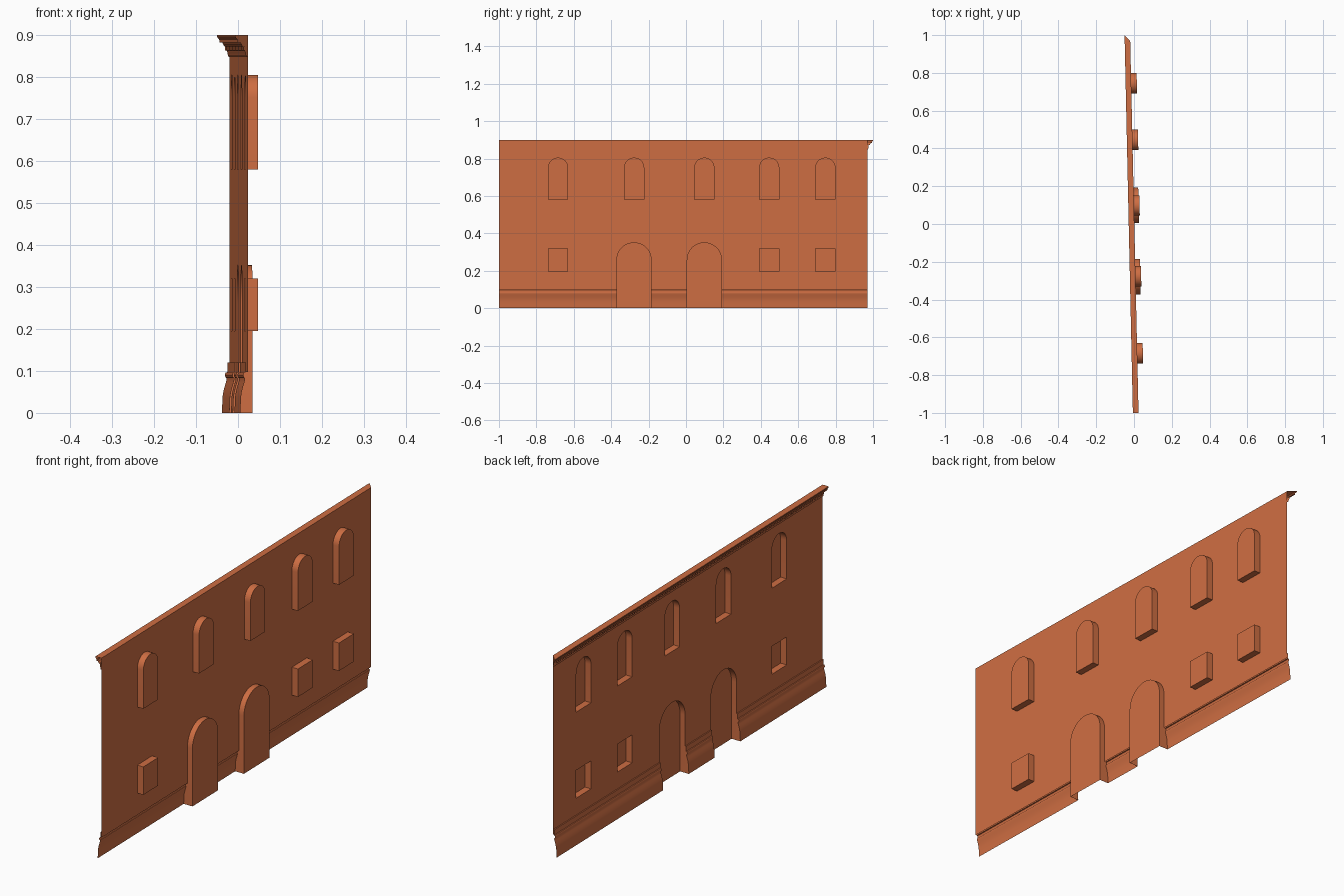
import bpy, bmesh, math
from mathutils import Vector

if "Cube" in bpy.data.objects:
    bpy.data.objects.remove(bpy.data.objects["Cube"])

mat = bpy.data.materials.new("terracotta")
mat.diffuse_color = (0.62, 0.155, 0.055, 1)
mat.use_nodes = True
mat.node_tree.nodes["Principled BSDF"].inputs["Base Color"].default_value = mat.diffuse_color

Y0, Y1 = -1.0, 0.97            # ends of the wall
WIN_D, DOOR_D = 0.030, 0.025   # recess depths


def pt(y, z, out=0.0, base=None):
    """Point on the slightly skewed wall; out is the distance toward the street (-x)."""
    yy = y if base is None else base
    return Vector((0.024 - 0.044 * (yy - Y0) / (Y1 - Y0) - out, y, z))


def finish(bm, name, smooth=False):
    me = bpy.data.meshes.new(name)
    bm.to_mesh(me)
    bm.free()
    me.materials.append(mat)
    ob = bpy.data.objects.new(name, me)
    bpy.context.collection.objects.link(ob)
    if smooth:
        bpy.context.view_layer.objects.active = ob
        ob.select_set(True)
        bpy.ops.object.shade_smooth_by_angle(angle=math.radians(35))
        ob.select_set(False)
    return ob


def arch(yc, w, z0, top, n=16):
    """Outline from lower left, over the round head, to lower right."""
    r = w / 2
    head = [(yc - r * math.cos(math.pi * i / n), top - r + r * math.sin(math.pi * i / n))
            for i in range(n + 1)]
    return [(yc - r, z0)] + head + [(yc + r, z0)]


def rect(yc, w, z0, z1):
    return [(yc - w / 2, z0), (yc - w / 2, z1), (yc + w / 2, z1), (yc + w / 2, z0)]


UPPER = [arch(y, 0.108, 0.58, 0.805) for y in (-0.684, -0.277, 0.098, 0.445, 0.745)]
LOWER = [rect(y, 0.108, 0.195, 0.32) for y in (-0.684, 0.445, 0.745)]
DOORS = [arch(y, 0.188, 0.0, 0.352, 24) for y in (-0.278, 0.098)]
WALL_Z = 0.097

# Wall sheet with window holes and door notches
bm = bmesh.new()
outer = [(Y0, 0.9), (Y0, WALL_Z)]
for d in DOORS:
    outer += [(d[0][0], WALL_Z)] + d[1:-1] + [(d[-1][0], WALL_Z)]
outer += [(Y1, WALL_Z), (Y1, 0.9)]
edges = []
for loop in [outer] + UPPER + LOWER:
    vs = [bm.verts.new(pt(*p)) for p in loop]
    edges += [bm.edges.new((vs[i], vs[(i + 1) % len(vs)])) for i in range(len(vs))]
bmesh.ops.triangle_fill(bm, edges=edges, use_beauty=True, normal=(-1, 0, 0))
for f in bm.faces:
    f.normal_update()
    if f.normal.x > 0:
        f.normal_flip()
finish(bm, "wall")


def recess(loop, depth, name, closed=True):
    """Reveal going back from the wall plus the flat panel closing it."""
    bm = bmesh.new()
    a = [bm.verts.new(pt(*p)) for p in loop]
    b = [bm.verts.new(pt(*p, -depth)) for p in loop]
    n = len(loop)
    for i in range(n if closed else n - 1):
        j = (i + 1) % n
        bm.faces.new((a[i], a[j], b[j], b[i]))
    bm.faces.new(b)
    bm.normal_update()
    finish(bm, name, True)


for i, l in enumerate(UPPER):
    recess(l, WIN_D, f"arched_window_{i + 1}")
for i, l in enumerate(LOWER):
    recess(l, WIN_D, f"square_window_{i + 1}")
for i, l in enumerate(DOORS):
    recess(l, DOOR_D, f"door_{i + 1}", closed=False)


def moulding(profile, ya, yb, name, mitre=False, caps=(False, False)):
    """Sweep an (out, z) profile along the wall; mitre extends the far end at 45 degrees."""
    bm = bmesh.new()
    a = [bm.verts.new(pt(ya, z, o)) for o, z in profile]
    b = [bm.verts.new(pt(yb + (o if mitre else 0), z, o, yb)) for o, z in profile]
    for i in range(len(profile) - 1):
        bm.faces.new((a[i], a[i + 1], b[i + 1], b[i]))
    # jamb faces between the moulding and the wall plane
    for want, row, y in ((caps[0], a, ya), (caps[1], b, yb)):
        if want:
            bm.faces.new(row + [bm.verts.new(pt(y, 0))])
    bm.normal_update()
    finish(bm, name, True)


# Plinth: block, round bead, then a sweeping foot
BASE = [(0, 0.12), (0.005, 0.12), (0.005, 0.097), (0.009, 0.096), (0.011, 0.092),
        (0.011, 0.088), (0.009, 0.084), (0.007, 0.083), (0.007, 0.079),
        (0.009, 0.072), (0.012, 0.062), (0.015, 0.05), (0.017, 0.037),
        (0.0175, 0.02), (0.0185, 0.0)]
ends = [Y0] + [p[0] for d in DOORS for p in (d[0], d[-1])] + [Y1]
for i in range(3):
    moulding(BASE, ends[2 * i], ends[2 * i + 1], f"plinth_{i + 1}", caps=(i > 0, i < 2))

# Cornice
CORNICE = [(0, 0.9), (0.03, 0.9), (0.03, 0.896), (0.027, 0.892), (0.024, 0.888),
           (0.024, 0.882), (0.017, 0.882), (0.015, 0.877), (0.012, 0.873),
           (0.007, 0.873), (0.007, 0.862), (0.005, 0.858), (0.004, 0.85), (0, 0.848)]
moulding(CORNICE, Y0, Y1, "cornice", mitre=True)

# Small dentil blocks under the cornice
bm = bmesh.new()
for i in range(98):
    y = Y0 + 0.005 + i * 0.02
    c = [[bm.verts.new(pt(yy, z, o)) for yy, z in
          ((y, 0.863), (y, 0.873), (y + 0.01, 0.873), (y + 0.01, 0.863))] for o in (0.007, 0.011)]
    bm.faces.new(c[1])
    for k in range(4):
        bm.faces.new((c[0][k], c[0][(k + 1) % 4], c[1][(k + 1) % 4], c[1][k]))
bmesh.ops.recalc_face_normals(bm, faces=bm.faces)
finish(bm, "dentils")
